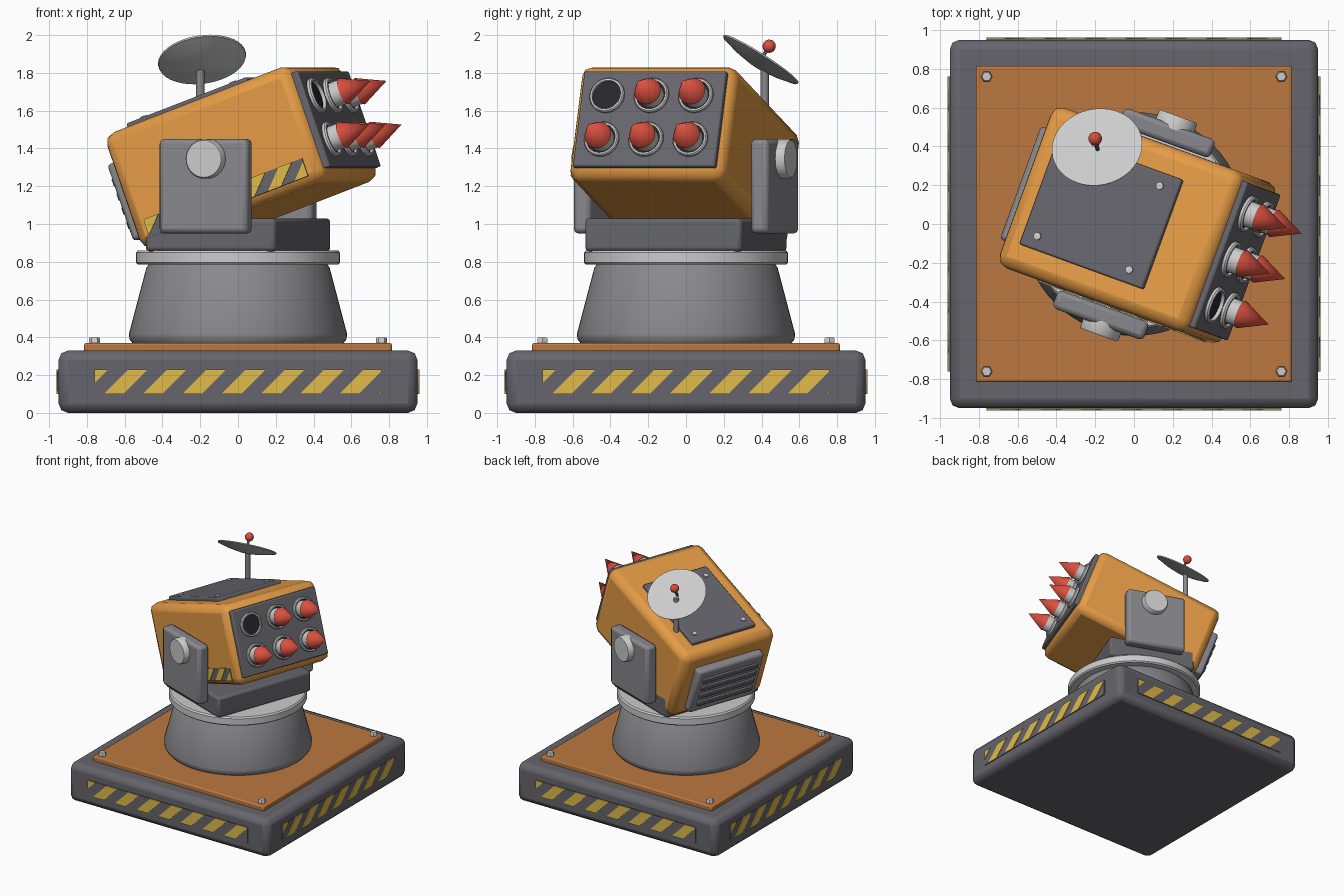
import bpy, bmesh
from math import radians, pi
from mathutils import Matrix, Vector

if "Cube" in bpy.data.objects:
    bpy.data.objects.remove(bpy.data.objects["Cube"])

I = Matrix.Identity(4)
YAW = Matrix.Rotation(radians(-20), 4, 'Z')
# Launcher frame: x = firing direction, y = sideways, z = normal to its roof
TILT = YAW @ Matrix.Translation((0, 0, 1.35)) @ Matrix.Rotation(radians(-20), 4, 'Y')


def mat(name, r, g, b):
    m = bpy.data.materials.new(name)
    m.diffuse_color = (r, g, b, 1)
    m.use_nodes = True
    m.node_tree.nodes["Principled BSDF"].inputs["Base Color"].default_value = m.diffuse_color
    return m


ORANGE = mat("orange_paint", 0.78, 0.33, 0.06)
RUST = mat("dark_orange_paint", 0.50, 0.19, 0.05)
YELLOW = mat("yellow_paint", 0.75, 0.50, 0.07)
RED = mat("red_paint", 0.70, 0.08, 0.05)
DARK = mat("dark_grey", 0.13, 0.13, 0.15)
MID = mat("mid_grey", 0.25, 0.25, 0.27)
LIGHT = mat("light_grey", 0.55, 0.55, 0.56)
BLACK = mat("black", 0.02, 0.02, 0.025)


def finish(bm, name, m, frame, bevel=0, segs=2):
    bmesh.ops.recalc_face_normals(bm, faces=bm.faces)
    me = bpy.data.meshes.new(name)
    bm.to_mesh(me)
    bm.free()
    ob = bpy.data.objects.new(name, me)
    bpy.context.collection.objects.link(ob)
    ob.matrix_world = frame
    me.materials.append(m)
    if bevel:
        mod = ob.modifiers.new("bevel", 'BEVEL')
        mod.width, mod.segments = bevel, segs
        mod.limit_method, mod.angle_limit = 'ANGLE', radians(40)
    bpy.ops.object.select_all(action='DESELECT')
    bpy.context.view_layer.objects.active = ob
    ob.select_set(True)
    bpy.ops.object.shade_smooth_by_angle(angle=radians(35))
    return ob


def box(name, lo, hi, m, frame=I, bevel=0.0, segs=2):
    bm = bmesh.new()
    bmesh.ops.create_cube(bm, size=1)
    lo, hi = Vector(lo), Vector(hi)
    for v in bm.verts:
        v.co = (lo + hi) / 2 + Vector(a * b for a, b in zip(v.co, hi - lo))
    return finish(bm, name, m, frame, bevel, segs)


def lathe(name, profile, m, frame=I, n=48):
    """Spin (radius, height) points round z."""
    bm = bmesh.new()
    vs = [bm.verts.new((r, 0, z)) for r, z in profile]
    es = [bm.edges.new(p) for p in zip(vs, vs[1:])]
    bmesh.ops.spin(bm, geom=vs + es, cent=(0, 0, 0), axis=(0, 0, 1),
                   angle=2 * pi, steps=n, use_duplicate=False)
    bmesh.ops.remove_doubles(bm, verts=bm.verts, dist=1e-5)
    return finish(bm, name, m, frame)


def at(x, y, z, frame=I, rot=I):
    return frame @ Matrix.Translation((x, y, z)) @ rot


def stripes(name, x0, x1, z0, z1, y, period, start, frame):
    """Slanted yellow bars clipped to a rectangle facing -y."""
    bm = bmesh.new()
    h, w, x = z1 - z0, period / 2, start
    while x < x1:
        bm.faces.new([bm.verts.new((a, y, b)) for a, b in
                      ((x, z0), (x + w, z0), (x + w + h, z1), (x + h, z1))])
        x += period
    for px, s in ((x0, -1), (x1, 1)):
        bmesh.ops.bisect_plane(bm, geom=bm.verts[:] + bm.edges[:] + bm.faces[:],
                               plane_co=(px, 0, 0), plane_no=(s, 0, 0), clear_outer=True)
    r = bmesh.ops.extrude_face_region(bm, geom=bm.faces[:])
    for v in r["geom"]:
        if isinstance(v, bmesh.types.BMVert):
            v.co.y += 0.006
    return finish(bm, name, YELLOW, frame)


# Base slab, deck plate and deck bolts
box("base_slab", (-.95, -.95, 0), (.95, .95, .33), DARK, bevel=.05)
box("deck_plate", (-.815, -.815, .32), (.815, .815, .37), RUST, bevel=.01)
for sx in (-1, 1):
    for sy in (-1, 1):
        lathe("deck_bolt", [(0, .36), (.03, .36), (.03, .392), (.024, .4), (0, .4)],
              LIGHT, at(.76 * sx, .76 * sy, 0), 6)

# Warning strips on the four sides of the base
for k in range(4):
    R = Matrix.Rotation(k * pi / 2, 4, 'Z')
    box("warning_plate", (-.76, -.956, .10), (.76, -.94, .23), DARK, R)
    stripes("warning_stripes", -.76, .76, .10, .23, -.961, .208, -.92, R)

# Pedestal, turning ring and turntable block
lathe("pedestal", [(0, .365), (.555, .365), (.575, .39), (.577, .42), (.485, .77),
                   (.47, .79), (0, .79)], MID, n=64)
lathe("turning_ring", [(0, .785), (.53, .785), (.54, .795), (.54, .848), (.53, .86),
                       (0, .86)], LIGHT, n=64)
box("turntable_block", (-.366, -.441, .855), (.366, .441, 1.03), DARK, YAW, .02)

# Yoke arms with pivot caps
for s in (-1, 1):
    a, b = sorted((s * .45, s * .55))
    box("yoke_arm", (-.25, a, .95), (.25, b, 1.45), MID, YAW, .025)
    lathe("pivot_cap", [(0, -.03), (.105, -.03), (.105, .04), (.098, .05), (0, .05)], LIGHT,
          at(.025, s * .55, 1.345, YAW, Matrix.Rotation(-s * pi / 2, 4, 'X')), 32)

# Launcher body, front panel and roof hatch
box("launcher_body", (-.54, -.44, -.325), (.58, .44, .32), ORANGE, TILT, .06)
box("front_panel", (.56, -.40, -.268), (.608, .40, .27), DARK, TILT, .01)
box("roof_hatch", (-.43, -.30, .31), (.29, .30, .35), DARK, TILT, .01)
for x in (-.347, .19):
    for y in (-.23, .23):
        lathe("hatch_bolt", [(0, .34), (.02, .34), (.02, .36), (0, .364)], LIGHT,
              at(x, y, 0, TILT), 12)

# Warning strip low on the near side of the body
box("body_warning_plate", (-.46, -.444, -.28), (.49, -.43, -.18), DARK, TILT)
stripes("body_warning_stripes", -.46, .49, -.28, -.18, -.448, .16, -.55, TILT)

# Rear vent with slats
box("rear_vent", (-.605, -.31, -.25), (-.52, .31, .18), MID, TILT, .02)
for k in range(4):
    z = -.155 + k * .08
    box("vent_slat", (-.622, -.26, z - .022), (-.59, .26, z + .022), DARK, TILT, .006)

# Launch tubes and rockets (one tube is empty)
AIM = Matrix.Rotation(pi / 2, 4, 'Y')
for z in (-.118, .128):
    for y in (-.25, 0, .25):
        T = at(0, y, z, TILT, AIM)
        lathe("tube_collar", [(.096, .59), (.096, .622), (.09, .63), (.08, .63),
                              (.08, .59), (.096, .59)], LIGHT, T, 32)
        lathe("tube_bore", [(0, .60), (.081, .60), (.081, .611), (0, .611)], BLACK, T, 32)
        if z > 0 and y < 0:
            continue
        lathe("rocket_body", [(0, .60), (.068, .60), (.068, .685), (0, .685)], LIGHT, T, 24)
        lathe("rocket_nose", [(0, .68), (.074, .68), (0, .84)], RED, T, 24)

# Antenna mast, dish and feed
lathe("antenna_mast", [(0, 1.50), (.022, 1.50), (.022, 1.85), (0, 1.85)], MID,
      at(-.2, .417, 0), 16)
aim = Vector((-.12, .53, .83)).to_track_quat('Z', 'Y').to_matrix().to_4x4()
DISH = at(-.19, .395, 1.87, I, aim)
lathe("antenna_dish", [(0, -.045), (.06, -.042), (.15, -.026), (.232, -.004), (.235, .004),
                       (.225, .004), (.12, -.012), (0, -.02)], LIGHT, DISH, 40)
lathe("feed_rod", [(0, -.03), (.01, -.03), (.01, .08), (0, .08)], MID, DISH, 10)
bm = bmesh.new()
bmesh.ops.create_uvsphere(bm, u_segments=20, v_segments=12, radius=.035)
finish(bm, "feed_ball", RED, DISH @ Matrix.Translation((0, 0, .085)))
